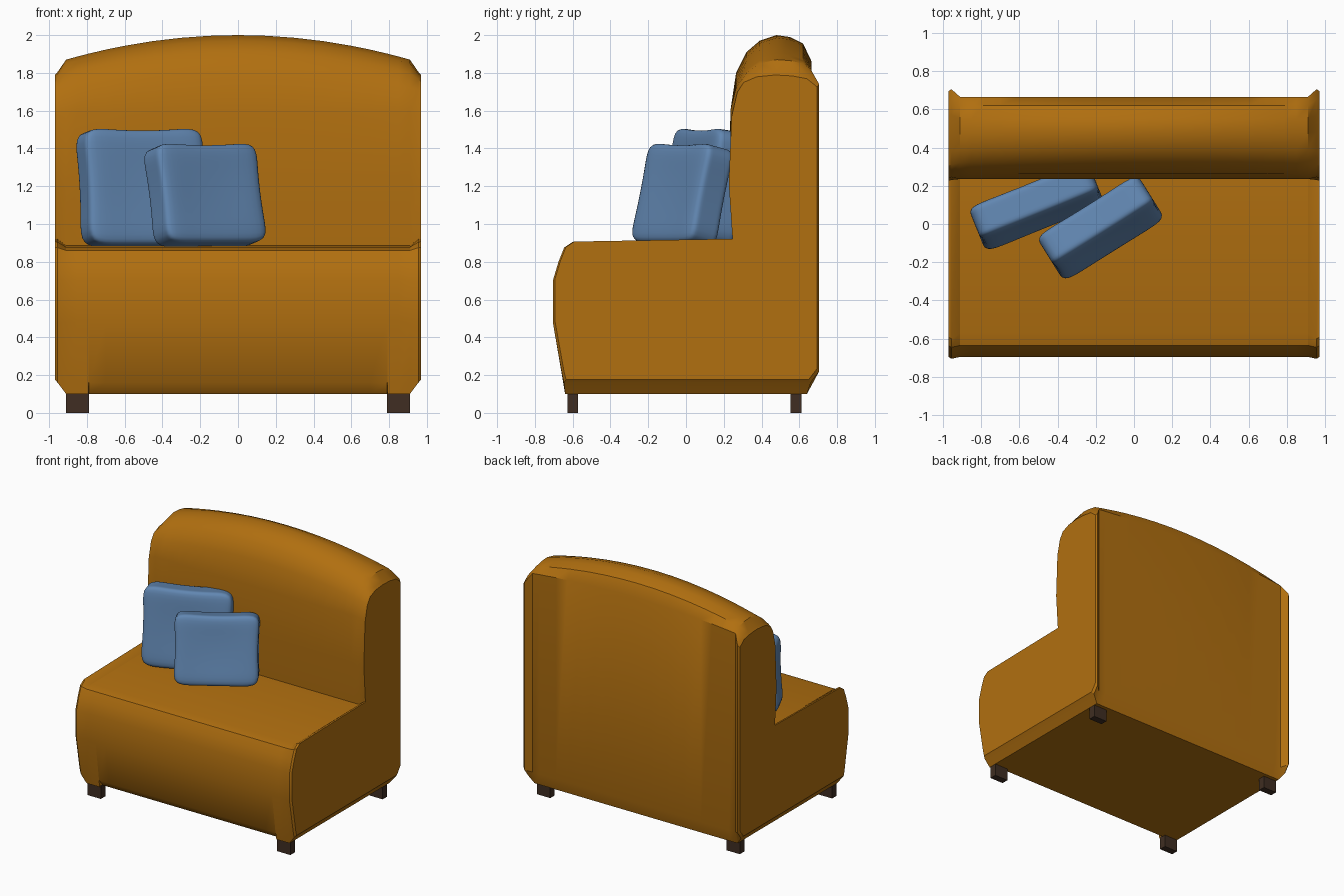
import bpy, bmesh
from math import radians
from mathutils import Matrix, Vector

if "Cube" in bpy.data.objects:
    bpy.data.objects.remove(bpy.data.objects["Cube"])


def material(name, color):
    m = bpy.data.materials.new(name)
    m.diffuse_color = (*color, 1)
    m.use_nodes = True
    m.node_tree.nodes["Principled BSDF"].inputs["Base Color"].default_value = m.diffuse_color
    return m


ORANGE = material("upholstery", (0.44, 0.16, 0.005))
BLUE = material("pillow_fabric", (0.12, 0.24, 0.44))
BROWN = material("dark_wood", (0.05, 0.027, 0.016))


def finish(bm, name, mat):
    bmesh.ops.recalc_face_normals(bm, faces=bm.faces)
    me = bpy.data.meshes.new(name)
    bm.to_mesh(me)
    bm.free()
    ob = bpy.data.objects.new(name, me)
    bpy.context.collection.objects.link(ob)
    me.materials.append(mat)
    return ob


def smooth(ob, angle):
    bpy.ops.object.select_all(action='DESELECT')
    ob.select_set(True)
    bpy.context.view_layer.objects.active = ob
    bpy.ops.object.shade_smooth_by_angle(angle=radians(angle))


# Sofa body: side profiles (y, z) at the centre and at the end piping
CENTRE = [(-.60, .10), (-.65, .16), (-.695, .48), (-.695, .70), (-.665, .80),
          (-.635, .86), (-.57, .878), (.25, .885), (.235, 1.22), (.235, 1.60),
          (.265, 1.80), (.32, 1.91), (.39, 1.97), (.48, 2.0), (.55, 1.99),
          (.62, 1.955), (.665, 1.86), (.665, .20), (.64, .10)]
END = [(-.645, .16), (-.655, .20), (-.705, .48), (-.705, .70), (-.675, .80),
       (-.645, .875), (-.60, .905), (.25, .92), (.23, 1.22), (.245, 1.58),
       (.275, 1.71), (.31, 1.765), (.38, 1.795), (.48, 1.805), (.57, 1.80),
       (.65, 1.785), (.705, 1.74), (.705, .22), (.66, .16)]
CROWN = {10: 1.72, 11: 1.80, 12: 1.85, 13: 1.87, 14: 1.865, 15: 1.85, 16: 1.81}


def section(x):
    a = abs(x)
    if a > .96:                                     # slightly inset end panel
        return [(y * .985, 1 + (z - 1) * .98) for y, z in END]
    if a > .92:
        return END
    t = (a / .91) ** 2                              # arched top
    pts = [(y, z + (CROWN[i] - z) * t if i in CROWN else z)
           for i, (y, z) in enumerate(CENTRE)]
    if a > .791:                                    # front apron reaches down
        pts[0] = (-.64, .10)
    return pts


half = [.15, .3, .45, .6, .7, .79, .792, .85, .91, .955, .97]
stations = [-x for x in reversed(half)] + [0] + half
bm = bmesh.new()
rings = [[bm.verts.new((x, y, z)) for y, z in section(x)] for x in stations]
n = len(CENTRE)
for r, s in zip(rings, rings[1:]):
    for i in range(n):
        j = (i + 1) % n
        bm.faces.new((r[i], r[j], s[j], s[i]))
bm.faces.new(rings[0])
bm.faces.new(rings[-1])
smooth(finish(bm, "sofa_body", ORANGE), 32)

# Four block legs
for side, sx in (("left", -1), ("right", 1)):
    for end, y in (("front", -.60), ("back", .582)):
        bm = bmesh.new()
        bmesh.ops.create_cube(bm, size=1, matrix=Matrix.Translation((sx * .85, y, .055))
                              @ Matrix.Diagonal((.12, .057, .11, 1)))
        finish(bm, f"{end}_{side}_leg", BROWN)


# Pillows: soft blocks with dented faces and sagging top edge
def pillow(name, size, loc, yaw, lean):
    bm = bmesh.new()
    bmesh.ops.create_cube(bm, size=2)
    bmesh.ops.subdivide_edges(bm, edges=bm.edges[:], cuts=3, use_grid_fill=True)
    for v in bm.verts:
        u, d, w = v.co
        x = u * (1 - .05 * (1 - w * w))
        z = w * (1 - .07 * (1 - u * u)) if w > 0 else w
        y = d * (1 - .15 * (1 - u * u) * (1 - w * w))
        v.co = Vector((x * size[0], y * size[1], z * size[2])) / 2
    bm.transform(Matrix.Translation(loc) @ Matrix.Rotation(radians(yaw), 4, 'Z')
                 @ Matrix.Rotation(radians(-lean), 4, 'X'))
    ob = finish(bm, name, BLUE)
    ob.modifiers.new("soft", 'SUBSURF').levels = 2
    ob.modifiers["soft"].render_levels = 2
    for p in ob.data.polygons:
        p.use_smooth = True


pillow("front_pillow", (.64, .19, .545), (-.175, -.02, 1.155), 32, 13)
pillow("back_pillow", (.69, .19, .63), (-.51, .095, 1.195), 22, 8)
